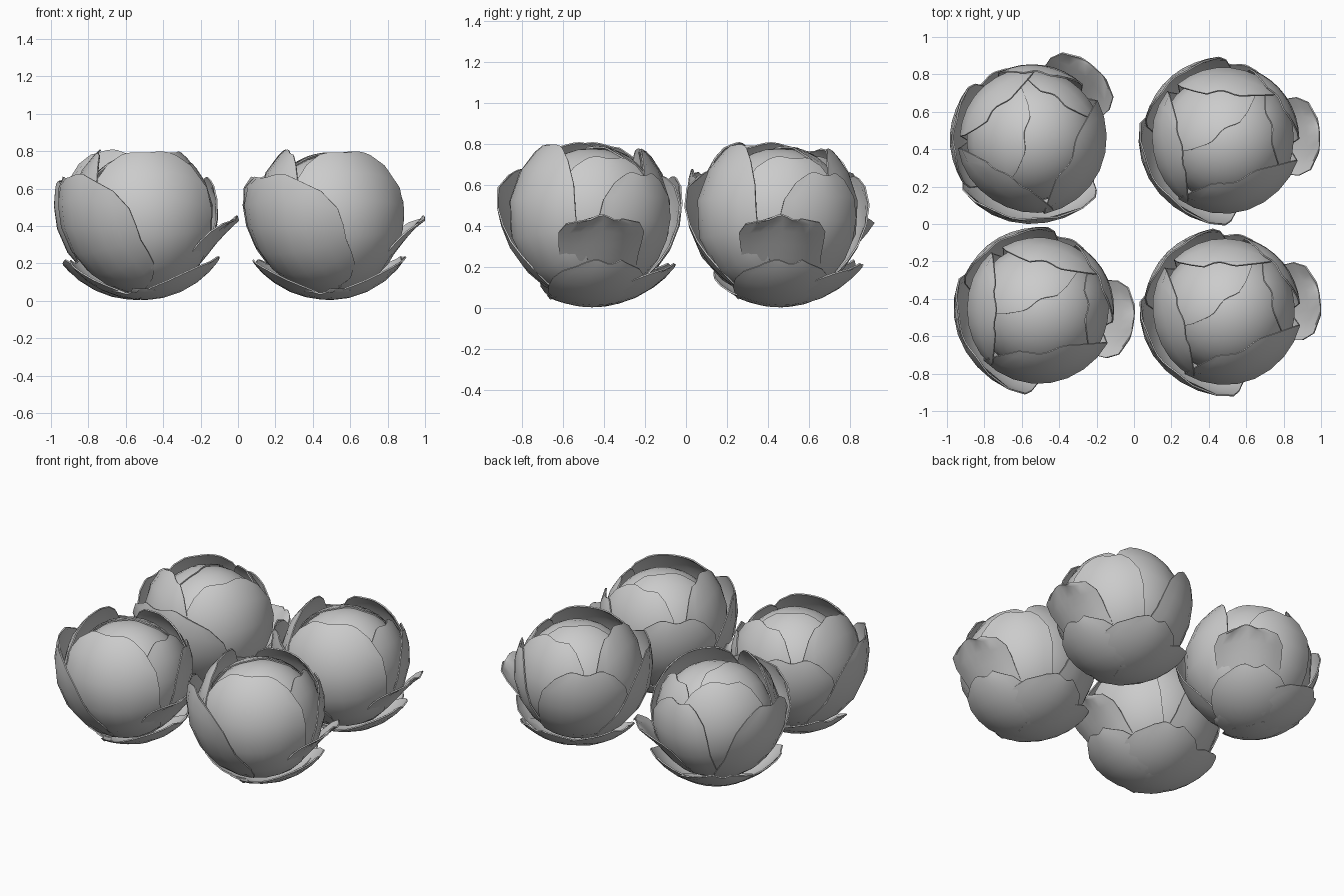
import bpy, bmesh
from math import sin, cos, radians, pi

if "Cube" in bpy.data.objects:
    bpy.data.objects.remove(bpy.data.objects["Cube"])

CZ = 0.43  # height of the centre of each head


def add_leaf(bm, az, e0, e1, half, r0, r1, power=2.0, square=2.8, wave=1.5, n=8):
    """Rounded leaf hugging a sphere: azimuth, start/end elevation, half width (degrees), radii."""
    grid = []
    for j in range(n + 1):
        t = 0.5 - 0.5 * cos(pi * j / n)
        width = max(0.35, (1 - abs(2 * t - 1) ** square) ** (1 / square))
        row = []
        for i in range(n + 1):
            s = 2 * i / n - 1
            a = radians(half * width * s)
            e = radians(e0 + (e1 - e0) * t + wave * t * sin(4 * s + az))
            r = r0 + (r1 - r0) * t ** power
            x, y, z = r * cos(a) * cos(e), r * sin(a), r * cos(a) * sin(e)
            q = radians(az)
            row.append(bm.verts.new((x * cos(q) - y * sin(q),
                                     x * sin(q) + y * cos(q), z + CZ)))
        grid.append(row)
    for j in range(n):
        for i in range(n):
            bm.faces.new((grid[j][i], grid[j][i + 1],
                          grid[j + 1][i + 1], grid[j + 1][i]))


def leaf_mesh(name, leaves):
    bm = bmesh.new()
    for leaf in leaves:
        add_leaf(bm, *leaf)
    bmesh.ops.recalc_face_normals(bm, faces=bm.faces[:])
    bmesh.ops.solidify(bm, geom=bm.faces[:], thickness=0.008)
    bmesh.ops.recalc_face_normals(bm, faces=bm.faces[:])
    me = bpy.data.meshes.new(name)
    bm.to_mesh(me)
    bm.free()
    return me


# round heart
bm = bmesh.new()
bmesh.ops.create_uvsphere(bm, u_segments=24, v_segments=16, radius=0.34)
bmesh.ops.translate(bm, verts=bm.verts[:], vec=(0.01, 0, CZ + 0.01))
heart = bpy.data.meshes.new("heart")
bm.to_mesh(heart)
bm.free()

parts = {
    "heart": heart,
    # tight leaf folded over the crown
    "crown_leaves": leaf_mesh("crown_leaves", [
        (125, -30, 84, 55, 0.350, 0.362),
    ]),
    # tall leaves wrapping the sides
    "wrapper_leaves": leaf_mesh("wrapper_leaves", [
        (288, -82, 58, 56, 0.390, 0.435),
        (190, -75, 57, 50, 0.370, 0.445),
        (85, -75, 54, 46, 0.365, 0.425),
        (10, -70, 50, 42, 0.360, 0.400),
    ]),
    # looser outer leaves
    "outer_leaves": leaf_mesh("outer_leaves", [
        (220, -80, 29, 55, 0.395, 0.495, 2.0, 3.5),
        (130, -75, 26, 42, 0.385, 0.470),
        (35, -70, 32, 36, 0.375, 0.425),
    ]),
    # single leaf bent outwards
    "flared_leaf": leaf_mesh("flared_leaf", [
        (2, -60, 1, 30, 0.380, 0.510, 4.0, 4.0),
    ]),
    # low leaves cupping the base
    "base_leaves": leaf_mesh("base_leaves", [
        (3, -98, -27, 33, 0.425, 0.455, 2.0, 2.3),
        (78, -95, -29, 33, 0.423, 0.465, 2.0, 2.3),
        (160, -95, -29, 33, 0.425, 0.465, 2.0, 2.3),
        (250, -95, -65, 24, 0.422, 0.430),
    ]),
}

# four heads: name, x, y, turn
heads = [
    ("back_left", -0.545, 0.455, 47),
    ("back_right", 0.485, 0.455, 0),
    ("front_left", -0.505, -0.455, -10),
    ("front_right", 0.49, -0.46, 5),
]
bpy.ops.object.select_all(action='DESELECT')
for head, x, y, turn in heads:
    for part, me in parts.items():
        ob = bpy.data.objects.new(head + "_" + part, me)
        ob.location = (x, y, 0)
        ob.rotation_euler = (0, 0, radians(turn))
        bpy.context.collection.objects.link(ob)
        ob.select_set(True)
        bpy.context.view_layer.objects.active = ob
bpy.ops.object.shade_smooth_by_angle(angle=radians(40))
